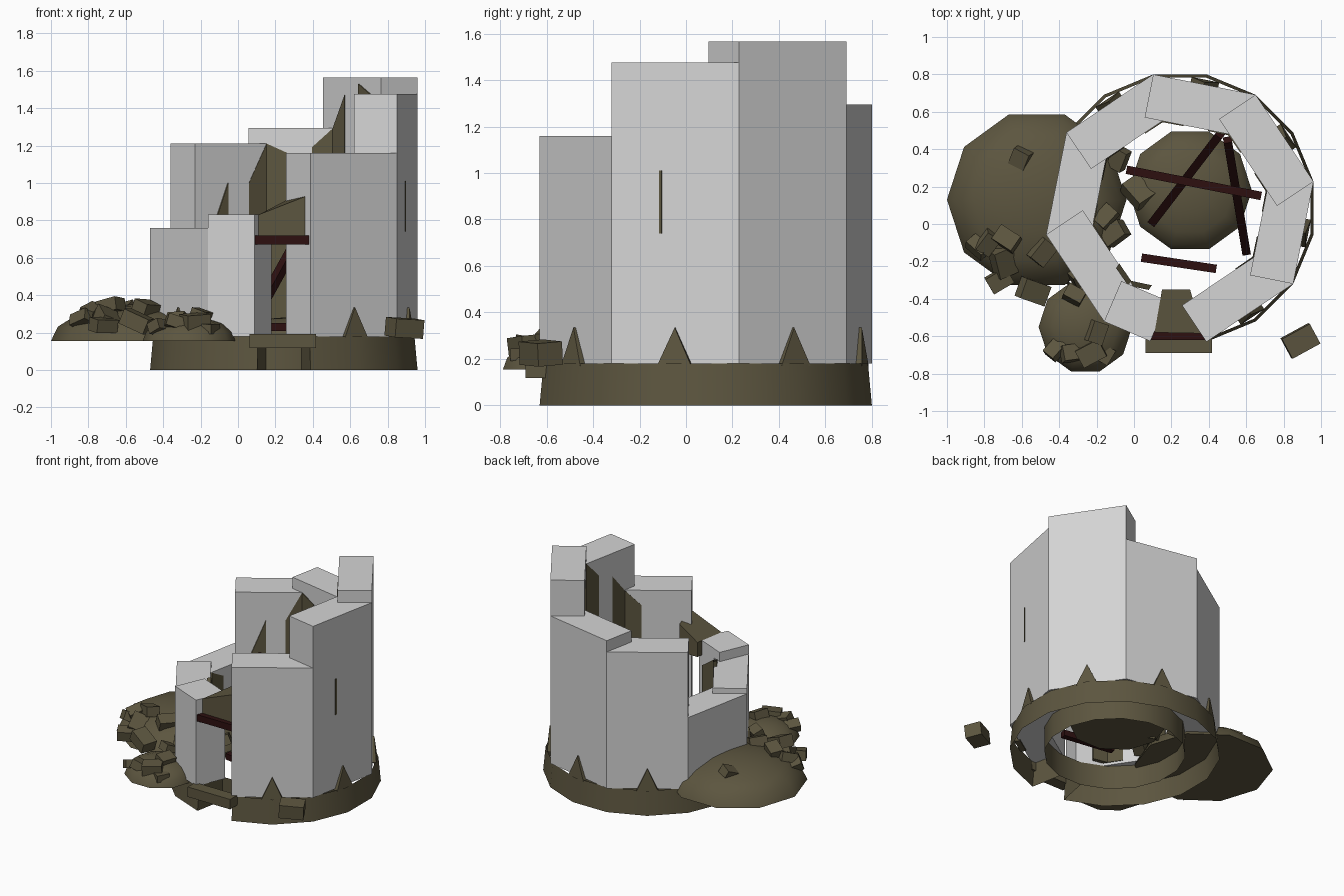
import bpy, bmesh, math, random
from mathutils import Vector, Matrix, Euler

if "Cube" in bpy.data.objects:
    bpy.data.objects.remove(bpy.data.objects["Cube"])

random.seed(4)
C = Vector((0.245, 0.085, 0))      # tower centre
R = 0.729                          # outer corner radius


def material(name, rgb):
    m = bpy.data.materials.new(name)
    m.diffuse_color = (*rgb, 1)
    m.use_nodes = True
    m.node_tree.nodes["Principled BSDF"].inputs["Base Color"].default_value = m.diffuse_color
    return m


STONE = material("pale_stone", (0.66, 0.66, 0.66))
EARTH = material("olive_rubble", (0.108, 0.092, 0.05))
WOOD = material("charred_wood", (0.026, 0.005, 0.005))


def mesh(name, verts, faces, mat, smooth=False, fix=True):
    me = bpy.data.meshes.new(name)
    me.from_pydata([tuple(v) for v in verts], [], faces)
    if fix:
        bm = bmesh.new()
        bm.from_mesh(me)
        bmesh.ops.recalc_face_normals(bm, faces=bm.faces)
        bm.to_mesh(me)
        bm.free()
    me.materials.append(mat)
    for p in me.polygons:
        p.use_smooth = smooth
    ob = bpy.data.objects.new(name, me)
    bpy.context.collection.objects.link(ob)
    return ob


def polar(deg, r, z=0.0):
    a = math.radians(deg)
    return C + Vector((r * math.cos(a), r * math.sin(a), z))


def prism(name, plan, z0, tops, mat):
    """Vertical prism from a plan outline, with a height for each corner."""
    n = len(plan)
    verts = [(p[0], p[1], z0) for p in plan] + [(p[0], p[1], t) for p, t in zip(plan, tops)]
    faces = [tuple(range(n))[::-1], tuple(range(n, 2 * n))]
    faces += [(i, (i + 1) % n, n + (i + 1) % n, n + i) for i in range(n)]
    return mesh(name, verts, faces, mat)


def box(name, centre, size, rot, mat):
    M = Matrix.Translation(centre) @ rot.to_matrix().to_4x4()
    s = Vector(size) / 2
    vs = [M @ Vector((x * s.x, y * s.y, z * s.z)) for z in (-1, 1) for y in (-1, 1) for x in (-1, 1)]
    fs = [(0, 2, 3, 1), (4, 5, 7, 6), (0, 1, 5, 4), (2, 6, 7, 3), (0, 4, 6, 2), (1, 3, 7, 5)]
    return mesh(name, vs, fs, mat)


def beam(name, a, b, w=0.045):
    a, b = Vector(a), Vector(b)
    rot = (b - a).to_track_quat('X', 'Z').to_euler()
    box(name, (a + b) / 2, ((b - a).length, w, w), rot, WOOD)


# wall blocks: start angle, end angle, top height
T = 0.235
walls = [(11.25, 56.25, 1.565), (56.25, 101.25, 1.295), (101.25, 146.25, 1.21),
         (146.25, 191.25, 0.72), (191.25, 236.25, 0.76), (236.25, 257.5, 0.83),
         (281.25, 326.25, 1.16), (326.25, 371.25, 1.475)]
for i, (a, b, h) in enumerate(walls):
    p, q = polar(a, R), polar(b, R)
    d = (q - p).normalized()
    inn = Vector((-d.y, d.x, 0)) * T
    prism(f"wall_block_{i}", [p, q, q + inn, p + inn], 0.18, [h] * 4, STONE)

# jagged rubble core on the inner corners
cores = {101.25: (1.0, 1.21, 1.16), 56.25: (1.19, 1.29, 1.47), 11.25: (1.53, 1.475, 1.35),
         326.25: (1.3, 1.16, 1.05), 146.25: (0.68, 0.72, 1.0), 191.25: (0.6, 0.72, 0.66),
         236.25: (0.68, 0.76, 0.8)}
for i, (a, hs) in enumerate(cores.items()):
    rad, tan = polar(a, 1) - C, polar(a - 90, 1) - C
    line = [C + rad * (0.468 - 0.042 * abs(k)) + tan * 0.105 * k for k in (-1, 0, 1)]
    back = [p + rad * 0.03 for p in line]
    prism(f"broken_core_{i}", line + back[::-1], 0.2, hs + hs[::-1], EARTH)

# broken masonry above the doorway, with its wooden lintel and doorstep
prism("door_masonry", [(0.11, -0.58), (0.365, -0.585), (0.30, -0.35), (0.15, -0.35)],
      0.72, [0.83, 0.93, 0.93, 0.83], EARTH)
beam("door_lintel", (0.075, -0.595, 0.695), (0.39, -0.595, 0.695), 0.05)
box("doorstep", (0.24, -0.645, 0.155), (0.355, 0.09, 0.075), Euler((0, 0, 0)), EARTH)


# foundation shells, the outer one open at the door
def shell(name, r0, r1, skip):
    vs, fs = [], []
    for k in range(16):
        a = 281.25 + 22.5 * k
        vs += [polar(a, r0, 0), polar(a, r1, 0.18)]
    for k in range(16 - skip):
        i, j = 2 * k, 2 * ((k + 1) % 16)
        fs.append((i, j, j + 1, i + 1))
    mesh(name, vs, fs, EARTH, smooth=True, fix=False)


shell("foundation_outer", R, 0.712, 1)
shell("foundation_inner", 0.49, 0.49, 0)
for a in (258.75, 281.25):
    mesh("foundation_door_side", [polar(a, R, 0), polar(a, 0.49, 0), polar(a, 0.49, 0.18),
                                  polar(a, 0.712, 0.18)], [(0, 1, 2, 3)], EARTH, fix=False)

# pointed buttresses in the middle of each wall
for a in (-56.25, -11.25, 33.75, 78.75, 123.75, 168.75, 213.75):
    t = (polar(a + 90, 1) - C) * 0.075
    o, i = polar(a, 0.70, 0.17), polar(a, 0.66, 0.17)
    mesh("buttress_spike", [o - t, o + t, i + t, i - t, polar(a, 0.685, 0.335), polar(a, 0.66, 0.335)],
         [(0, 1, 4), (1, 2, 5, 4), (3, 5, 2), (0, 4, 5, 3), (0, 3, 2, 1)], EARTH)

# arrow slit
box("arrow_slit", (0.894, -0.11, 0.875), (0.008, 0.012, 0.27), Euler((0, 0, math.radians(-11.25))), EARTH)


# earth mounds: flattened domes
def mound(name, x, y, z, r, h, n=10, rings=4):
    vs, fs = [], []
    for j in range(rings):
        e = math.pi / 2 * j / rings
        for k in range(n):
            a = 2 * math.pi * k / n + math.pi
            vs.append((x + r * math.cos(e) * math.cos(a), y + r * math.cos(e) * math.sin(a), z + h * math.sin(e)))
    vs.append((x, y, z + h))
    for j in range(rings - 1):
        for k in range(n):
            m = (k + 1) % n
            fs.append((j * n + k, j * n + m, j * n + n + m, j * n + n + k))
    b = (rings - 1) * n
    fs += [(b + k, b + (k + 1) % n, rings * n) for k in range(n)]
    fs.append(tuple(range(n))[::-1])
    ob = mesh(name, vs, fs, EARTH, smooth=True)
    ob.data.polygons[len(fs) - 1].use_smooth = False


mound("large_mound", -0.52, 0.13, 0.155, 0.48, 0.2)
mound("small_mound", -0.26, -0.55, 0.155, 0.25, 0.13)
mound("inner_mound", 0.30, 0.18, 0.155, 0.33, 0.13)

# fallen stones: x, y, z, size
stones = [(-0.61, 0.34, 0.31, 0.11), (-0.08, 0.35, 0.22, 0.10), (0.02, 0.17, 0.22, 0.13),
          (-0.15, 0.04, 0.27, 0.10), (-0.10, -0.05, 0.25, 0.11), (-0.83, -0.12, 0.27, 0.10),
          (-0.78, -0.10, 0.31, 0.10), (-0.68, -0.08, 0.34, 0.11), (-0.70, -0.20, 0.27, 0.13),
          (-0.72, -0.30, 0.24, 0.11), (-0.54, -0.36, 0.26, 0.13), (-0.49, -0.15, 0.33, 0.11),
          (-0.32, -0.38, 0.27, 0.09), (-0.20, -0.58, 0.29, 0.10), (-0.23, -0.69, 0.26, 0.12),
          (-0.33, -0.69, 0.25, 0.10), (-0.42, -0.67, 0.23, 0.09), (-0.15, -0.70, 0.22, 0.08)]
for i, (x, y, z, s) in enumerate(stones):
    rot = Euler((random.uniform(-.5, .5), random.uniform(-.5, .5), random.uniform(0, 3)))
    box(f"fallen_stone_{i}", (x, y, z), (s * 1.15, s * 0.85, s * 0.65), rot, EARTH)
box("lone_stone", (0.89, -0.625, 0.225), (0.17, 0.12, 0.10), Euler((0.08, 0.05, 0.5)), EARTH)

# collapsed roof beams
beam("fallen_beam_1", (-0.04, 0.29, 0.78), (0.68, 0.15, 0.78))
beam("fallen_beam_2", (0.10, 0.01, 0.30), (0.46, 0.48, 0.95))
beam("fallen_beam_3", (0.50, 0.45, 0.92), (0.60, -0.15, 0.30))
beam("fallen_beam_4", (0.04, -0.18, 0.23), (0.44, -0.24, 0.23))
